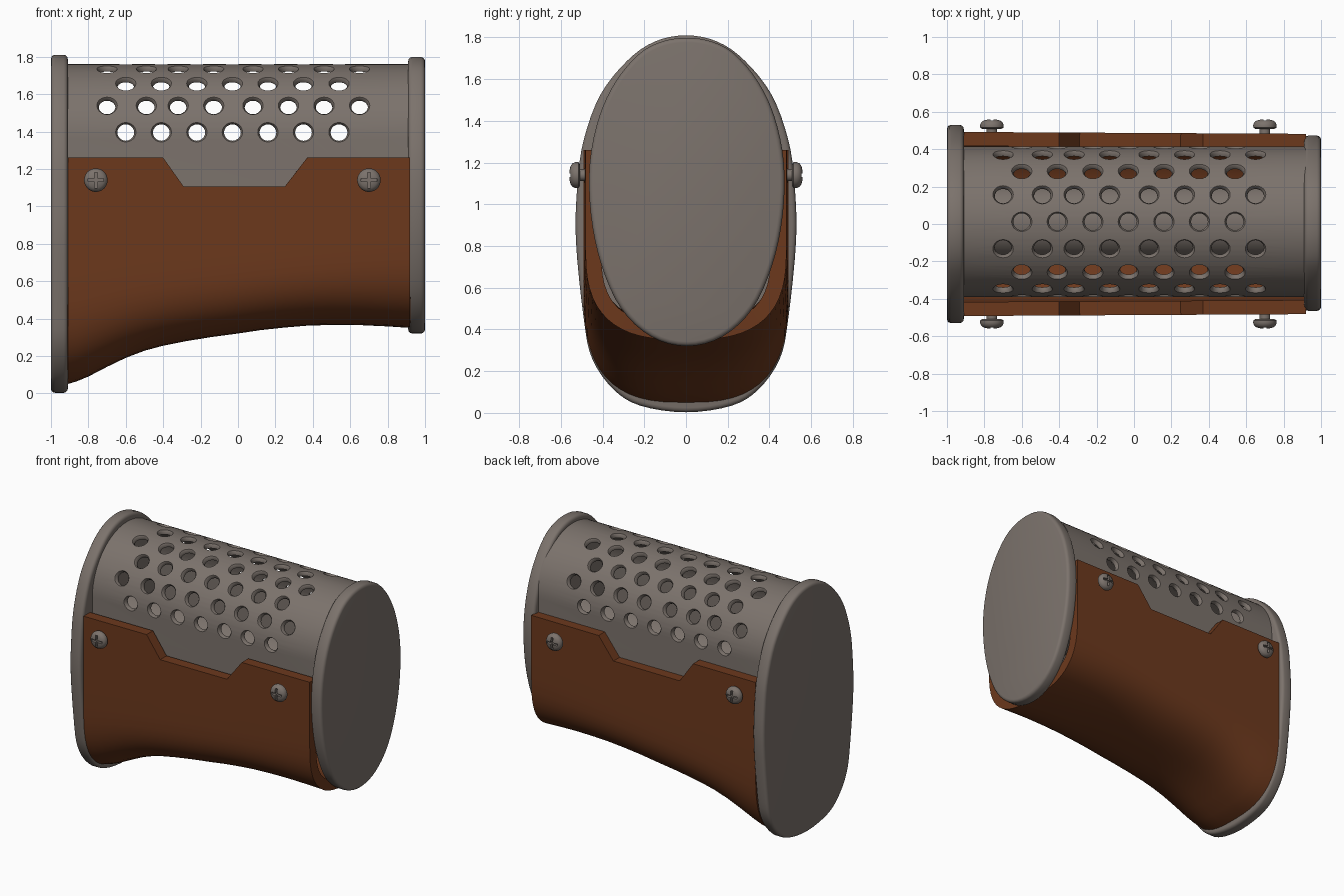
import bpy, bmesh
from math import sin, cos, pi, radians
from mathutils import Matrix, Vector

if "Cube" in bpy.data.objects:
    bpy.data.objects.remove(bpy.data.objects["Cube"])


def material(name, rgb):
    m = bpy.data.materials.new(name)
    m.diffuse_color = (*rgb, 1)
    m.use_nodes = True
    m.node_tree.nodes["Principled BSDF"].inputs["Base Color"].default_value = m.diffuse_color
    return m


METAL = material("grey_metal", (0.20, 0.17, 0.15))
WOOD = material("brown_wood", (0.15, 0.04, 0.012))


def make(name, bm, mat=METAL):
    me = bpy.data.meshes.new(name)
    bm.to_mesh(me)
    bm.free()
    ob = bpy.data.objects.new(name, me)
    bpy.context.collection.objects.link(ob)
    me.materials.append(mat)
    return ob


def finish(ob, angle=35):
    bpy.ops.object.select_all(action='DESELECT')
    ob.select_set(True)
    bpy.context.view_layer.objects.active = ob
    bpy.ops.object.convert(target='MESH')
    bpy.ops.object.shade_smooth_by_angle(angle=radians(angle))


def cut(ob, cutter):
    m = ob.modifiers.new("cut", 'BOOLEAN')
    m.object, m.solver = cutter, 'EXACT'
    finish(ob)
    bpy.data.objects.remove(cutter)


def lathe(bm, profile, n, mat):
    """Closed solid of revolution about local z; profile is (radius, height)."""
    rings = [[bm.verts.new(mat @ Vector((r * cos(2 * pi * k / n), r * sin(2 * pi * k / n), h)))
              for k in range(n)] for r, h in profile]
    bm.faces.new(rings[0][::-1])
    bm.faces.new(rings[-1])
    for a, b in zip(rings, rings[1:]):
        for k in range(n):
            bm.faces.new((a[k], a[(k + 1) % n], b[(k + 1) % n], b[k]))


def extrude_x(name, outline, x0, x1):
    bm = bmesh.new()
    f = bm.faces.new([bm.verts.new((x0, y, z)) for y, z in outline])
    ext = bmesh.ops.extrude_face_region(bm, geom=[f])
    bmesh.ops.translate(bm, vec=(x1 - x0, 0, 0),
                        verts=[v for v in ext["geom"] if isinstance(v, bmesh.types.BMVert)])
    bmesh.ops.recalc_face_normals(bm, faces=bm.faces)
    return make(name, bm)


def smooth_loop(half, steps, cy=0):
    """Mirror a half outline (top to bottom) and round it with Catmull-Rom."""
    loop = half + [(-y, z) for y, z in half[-2:0:-1]]
    n, out = len(loop), []
    for i in range(n):
        a, b, c, d = (Vector(loop[(i + k) % n]) for k in (-1, 0, 1, 2))
        for s in range(steps):
            t = s / steps
            p = 0.5 * (2 * b + (c - a) * t + (2 * a - 5 * b + 4 * c - d) * t * t
                       + (3 * b - a - 3 * c + d) * t ** 3)
            out.append((p.x + cy, p.y))
    return out


def lerp(table, x):
    for (xa, a), (xb, b) in zip(table, table[1:]):
        if x <= xb:
            return a + (b - a) * (x - xa) / (xb - xa)
    return table[-1][1]


# end plates
rear = [(0, 1.81), (.15, 1.78), (.28, 1.69), (.41, 1.526), (.49, 1.31), (.52, 1.1),
        (.528, .83), (.49, .45), (.45, .26), (.35, .115), (.22, .035), (0, .003)]
front = [(0, 1.798), (.12, 1.78), (.23, 1.72), (.34, 1.59), (.42, 1.42), (.465, 1.2),
         (.46, .95), (.41, .71), (.315, .5), (.17, .365), (0, .32)]
for name, pts, x0, x1, cy in (("rear_plate", rear, -1, -.91, 0),
                              ("front_plate", front, .91, 1, .004)):
    ob = extrude_x(name, smooth_loop(pts, 4, cy), x0, x1)
    b = ob.modifiers.new("bevel", 'BEVEL')
    b.width, b.segments, b.limit_method, b.angle_limit = .022, 3, 'ANGLE', radians(60)
    finish(ob)

# perforated metal cover: an arched shell with straight sides
CY, CZ, R, T = .012, 1.36, .402, .03
arch = lambda r: [(CY + r * cos(pi * k / 40), CZ + r * sin(pi * k / 40)) for k in range(41)]
outer = [(CY + R, .95)] + arch(R) + [(CY - R, .95)]
inner = [(CY + R - T, .95)] + arch(R - T) + [(CY - R + T, .95)]
cover = extrude_x("perforated_cover", outer + inner[::-1], -.92, .92)

# flared hole cutters, staggered rows around the arch
bm = bmesh.new()
seven = [-.6 + .19 * k for k in range(7)]
eight = [-.7, -.49, -.32, -.13, .08, .27, .46, .65]
for row in range(-4, 5):
    for x in (eight if row % 2 else seven):
        m = Matrix.Translation((x, CY, CZ)) @ Matrix.Rotation(radians(21.2 * row), 4, 'X')
        lathe(bm, [(.045, R - .1), (.045, R - .014), (.057, R + .003), (.057, R + .05)], 20, m)
cut(cover, make("hole_cutter", bm))

# inner tube seen through the holes
bm = bmesh.new()
lathe(bm, [(.2, -.92), (.2, .92)], 32,
      Matrix.Translation((0, CY, 1.05)) @ Matrix.Rotation(pi / 2, 4, 'Y'))
finish(make("inner_tube", bm))

# wooden grip: U sections lofted along x, top edge notched
bottom = [(-.91, .05), (-.86, .065), (-.8, .09), (-.7, .142), (-.6, .19), (-.5, .228),
          (-.4, .255), (-.29, .277), (-.15, .3), (0, .32), (.12, .338), (.25, .352),
          (.37, .362), (.5, .366), (.65, .365), (.8, .358), (.92, .35)]
top = [(-.91, 1.26), (-.4, 1.26), (-.29, 1.105), (.25, 1.105), (.37, 1.26), (.92, 1.26)]
bm = bmesh.new()
cols = []
for x, zb in bottom:
    t = (x + .91) / 1.83
    w, zc, zt = .492 - .01 * t, .6 + .2 * t, lerp(top, x)
    side = [(w, zt + (zc - zt) * k / 4) for k in range(4)]
    side += [(w * cos(a) ** (2 / 2.8), zc - (zc - zb) * sin(a) ** (2 / 2.8))
             for a in (pi / 2 * k / 14 for k in range(14))]
    pts = [(-y, z) for y, z in side] + [(0, zb)] + side[::-1]
    cols.append([bm.verts.new((x, y, z)) for y, z in pts])
for a, b in zip(cols, cols[1:]):
    for j in range(len(a) - 1):
        bm.faces.new((a[j], a[j + 1], b[j + 1], b[j]))
grip = make("wooden_grip", bm, WOOD)
s = grip.modifiers.new("thickness", 'SOLIDIFY')
s.thickness, s.offset = .075, -1
finish(grip, 40)

# cross-head screws
bm = bmesh.new()
lathe(bm, [(.028, -.06), (.028, .005), (.05, .005), (.062, .012), (.063, .026), (.056, .042),
           (.042, .051), (.022, .056), (.006, .057)], 32, Matrix())
screw = make("screw", bm)
for sx, sy in ((.084, .016), (.016, .084)):
    bm = bmesh.new()
    bmesh.ops.create_cube(bm, size=1, matrix=Matrix.Translation((0, 0, .06))
                          @ Matrix.Diagonal((sx, sy, .05, 1)))
    cut(screw, make("slot_cutter", bm))
for x in (-.76, .70):
    for name, side in (("front", -1), ("back", 1)):
        ob = bpy.data.objects.new(f"screw_{name}", screw.data)
        bpy.context.collection.objects.link(ob)
        ob.location = (x, side * .503, 1.14)
        ob.rotation_euler = (-side * pi / 2, 0, 0)
bpy.data.objects.remove(screw)
